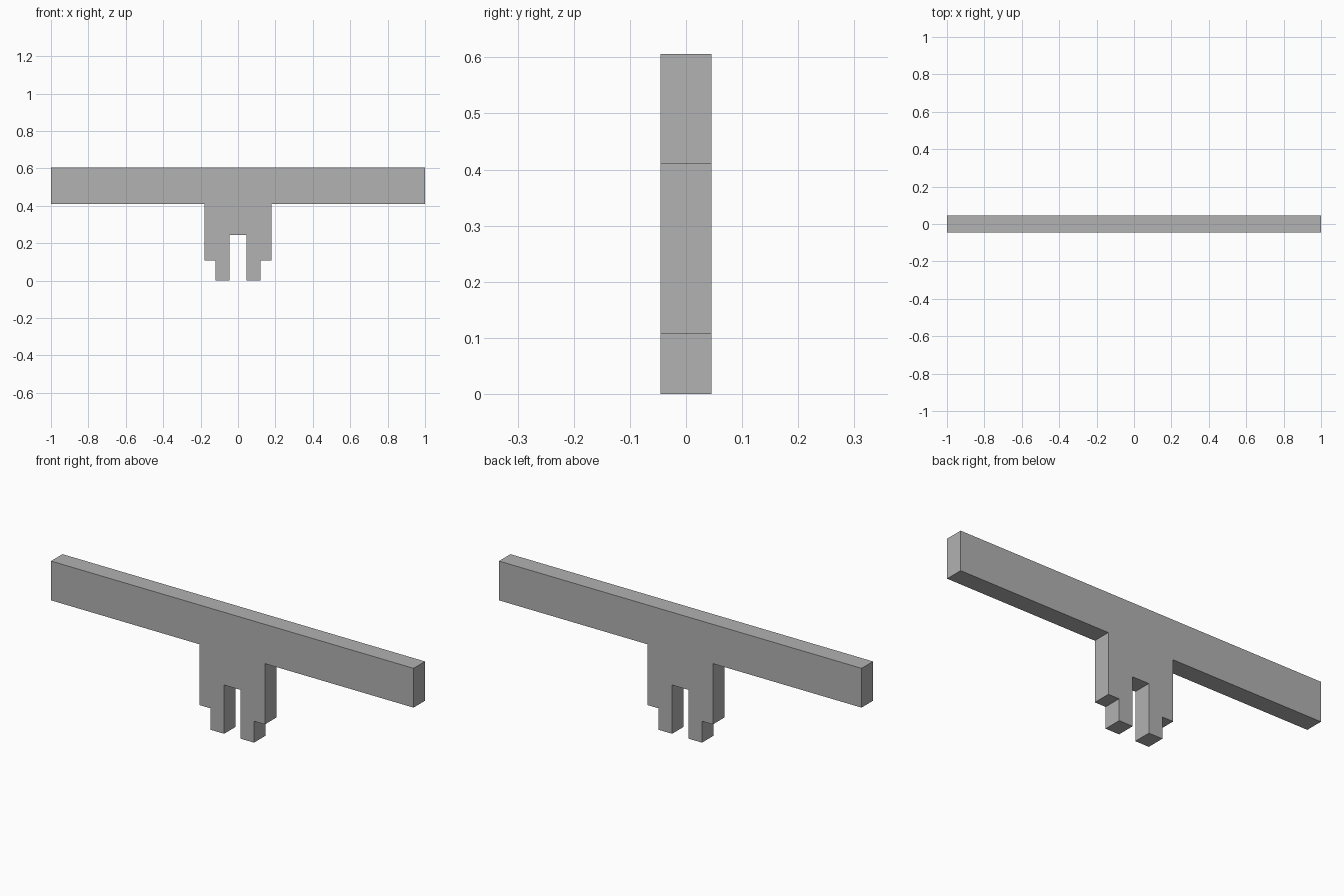
import bpy
import bmesh

cube = bpy.data.objects.get("Cube")
if cube:
    bpy.data.objects.remove(cube, do_unlink=True)

HALF_DEPTH = 0.045

# Plain grey material
grey = bpy.data.materials.new("plain grey")
grey.use_nodes = True
colour = (0.445, 0.445, 0.445, 1)
grey.diffuse_color = colour
grey.node_tree.nodes["Principled BSDF"].inputs["Base Color"].default_value = colour

# Right half of the outline, from the slot centre round to the top centre
half = [(0.045, 0.243), (0.045, 0), (0.12, 0), (0.12, 0.107),
        (0.18, 0.107), (0.18, 0.41), (1, 0.41), (1, 0.606)]
outline = half + [(-x, z) for x, z in reversed(half)]

# Crossbar, stem and two feet as one extruded profile
bm = bmesh.new()
face = bm.faces.new([bm.verts.new((x, -HALF_DEPTH, z)) for x, z in outline])
result = bmesh.ops.extrude_face_region(bm, geom=[face], use_keep_orig=True)
moved = [v for v in result["geom"] if isinstance(v, bmesh.types.BMVert)]
bmesh.ops.translate(bm, vec=(0, 2 * HALF_DEPTH, 0), verts=moved)
bmesh.ops.recalc_face_normals(bm, faces=bm.faces)

mesh = bpy.data.meshes.new("crossbar_with_forked_stem")
bm.to_mesh(mesh)
bm.free()
mesh.materials.append(grey)
body = bpy.data.objects.new("crossbar_with_forked_stem", mesh)
bpy.context.collection.objects.link(body)
